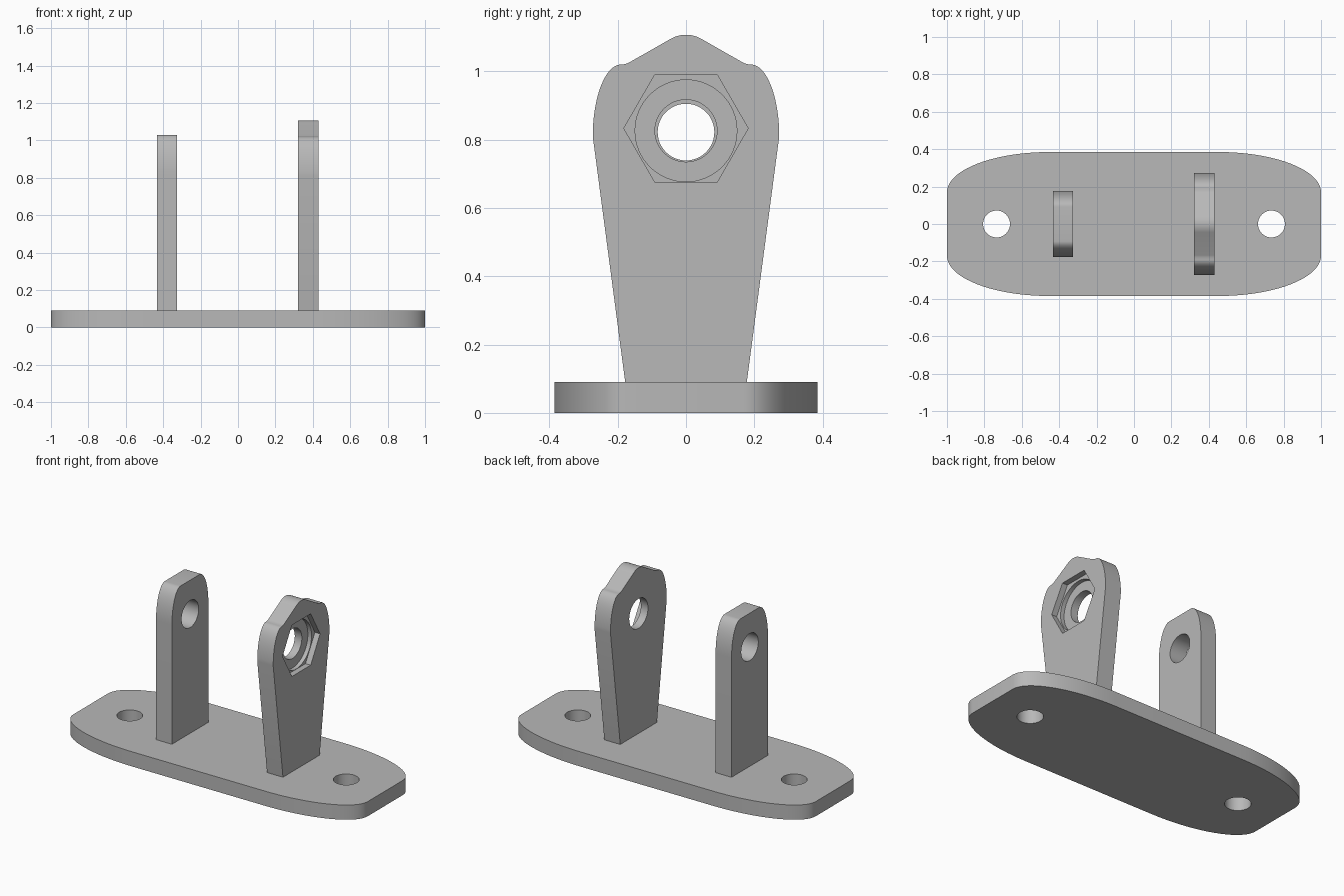
import bpy, bmesh, math
from mathutils import Matrix, Vector

if "Cube" in bpy.data.objects:
    bpy.data.objects.remove(bpy.data.objects["Cube"])

grey = bpy.data.materials.new("plain grey")
grey.diffuse_color = (0.48, 0.48, 0.48, 1)
grey.use_nodes = True
grey.node_tree.nodes["Principled BSDF"].inputs["Base Color"].default_value = grey.diffuse_color

ALONG_Z = Matrix.Identity(4)
# profile (u, v) with depth w  ->  y = u, z = v, x = w
ALONG_X = Matrix(((0, 0, 1, 0), (1, 0, 0, 0), (0, 1, 0, 0), (0, 0, 0, 1)))


def prism(name, outline, low, high, frame):
    """Extrude a closed 2D outline from low to high."""
    bm = bmesh.new()
    base = bm.faces.new([bm.verts.new(frame @ Vector((u, v, low))) for u, v in outline])
    top = bmesh.ops.extrude_face_region(bm, geom=[base])["geom"]
    shift = frame.to_3x3() @ Vector((0, 0, high - low))
    bmesh.ops.translate(bm, vec=shift, verts=[g for g in top if isinstance(g, bmesh.types.BMVert)])
    bmesh.ops.recalc_face_normals(bm, faces=bm.faces)
    mesh = bpy.data.meshes.new(name)
    bm.to_mesh(mesh)
    bm.free()
    obj = bpy.data.objects.new(name, mesh)
    obj.data.materials.append(grey)
    bpy.context.collection.objects.link(obj)
    return obj


def arc(cu, cv, ru, rv, start, end, steps):
    """Points on an elliptical arc, angles in degrees."""
    angles = [math.radians(start + (end - start) * i / steps) for i in range(steps + 1)]
    return [(cu + ru * math.cos(a), cv + rv * math.sin(a)) for a in angles]


def ring(cu, cv, r, sides):
    return arc(cu, cv, r, r, 0, 360, sides)[:-1]


def mirrored(half):
    """Complete a half outline that runs from u > 0 up to the middle."""
    return half + [(-u, v) for u, v in reversed(half) if abs(u) > 1e-5]


def cut(obj, outline, low, high, frame):
    """Remove a prism from the part."""
    cutter = prism("cutter", outline, low, high, frame)
    cutter.hide_render = True
    mod = obj.modifiers.new("cut", "BOOLEAN")
    mod.operation = "DIFFERENCE"
    mod.solver = "EXACT"
    mod.object = cutter
    bpy.context.view_layer.objects.active = obj
    bpy.ops.object.modifier_apply(modifier=mod.name)
    bpy.data.objects.remove(cutter, do_unlink=True)


# base plate with elliptical corners and two mounting holes
right_end = arc(0.45, -0.17, 0.55, 0.215, -90, 0, 20) + arc(0.45, 0.17, 0.55, 0.215, 0, 90, 20)
base = prism("base_plate", right_end + [(-x, -y) for x, y in right_end], 0, 0.09, ALONG_Z)
for x in (-0.735, 0.735):
    cut(base, ring(x, 0, 0.072, 48), -0.1, 0.2, ALONG_Z)

# plain straight lug with rounded shoulders and a flat top
plain_half = [(0.177, 0.09)] + arc(0.092, 0.82, 0.085, 0.21, 0, 90, 16)
plain = prism("plain_lug", mirrored(plain_half), -0.433, -0.325, ALONG_X)
cut(plain, ring(0, 0.822, 0.083, 48), -0.6, -0.2, ALONG_X)

# tapered lug with a rounded peak
peak_half = ([(0.178, 0.09)] + arc(0.19, 0.81, 0.083, 0.21, 0, 90, 16)
             + [(0.178, 1.021), (0.167, 1.0255)]
             + arc(0, 1.017, 0.09, 0.09, 60, 90, 6))
nut_lug = prism("nut_lug", mirrored(peak_half), 0.322, 0.43, ALONG_X)
# stepped pocket: hexagon, washer seat, through hole
cut(nut_lug, ring(0, 0.833, 0.182, 6), 0.395, 0.6, ALONG_X)
cut(nut_lug, ring(0, 0.826, 0.149, 64), 0.37, 0.6, ALONG_X)
cut(nut_lug, ring(0, 0.826, 0.091, 48), 0.2, 0.6, ALONG_X)

# smooth the curved walls, keep the edges sharp
for obj in (base, plain, nut_lug):
    bpy.ops.object.select_all(action="DESELECT")
    obj.select_set(True)
    bpy.context.view_layer.objects.active = obj
    bpy.ops.object.shade_smooth_by_angle(angle=math.radians(25))
